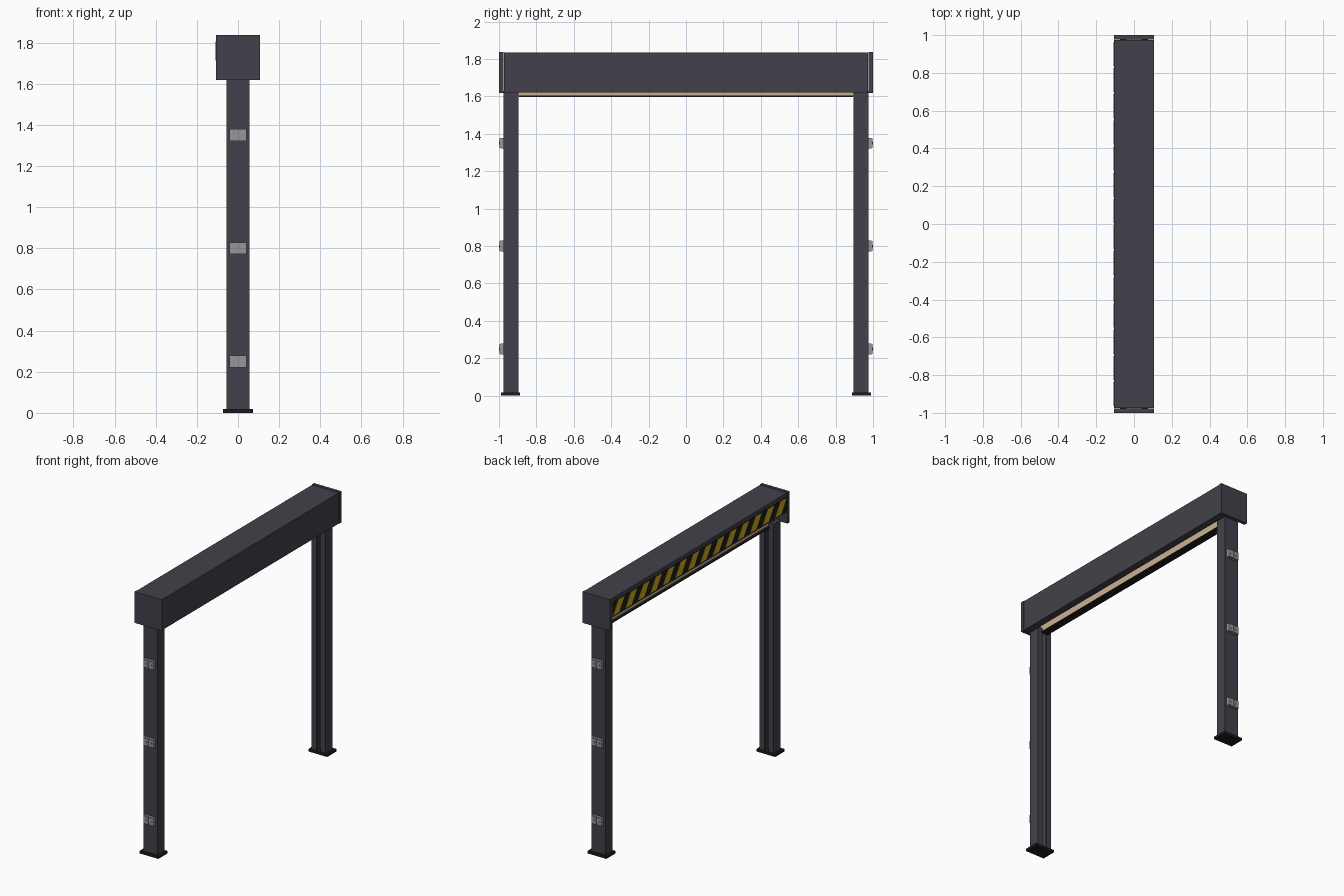
import bpy, bmesh, math

if "Cube" in bpy.data.objects:
    bpy.data.objects.remove(bpy.data.objects["Cube"])


def material(name, rgb):
    m = bpy.data.materials.new(name)
    m.diffuse_color = (*rgb, 1)
    m.use_nodes = True
    m.node_tree.nodes["Principled BSDF"].inputs["Base Color"].default_value = m.diffuse_color
    return m


STEEL = material("dark_steel", (0.055, 0.053, 0.069))
BLACK = material("black", (0.012, 0.012, 0.014))
GREY = material("bracket_grey", (0.30, 0.31, 0.32))
TAN = material("curtain_tan", (0.58, 0.45, 0.29))
YELLOW = material("warning_yellow", (0.65, 0.42, 0.01))


def finish(name, bm, mat):
    bmesh.ops.recalc_face_normals(bm, faces=bm.faces)
    me = bpy.data.meshes.new(name)
    bm.to_mesh(me)
    bm.free()
    me.materials.append(mat)
    ob = bpy.data.objects.new(name, me)
    bpy.context.collection.objects.link(ob)
    return ob


def add_prism(bm, points, direction):
    """Extrude a closed loop of 3D points along a direction."""
    face = bm.faces.new([bm.verts.new(p) for p in points])
    ext = bmesh.ops.extrude_face_region(bm, geom=[face])
    moved = [g for g in ext["geom"] if isinstance(g, bmesh.types.BMVert)]
    bmesh.ops.translate(bm, verts=moved, vec=direction)


def add_box(bm, x, y, z):
    add_prism(bm, [(x[0], y[0], z[0]), (x[1], y[0], z[0]),
                   (x[1], y[1], z[0]), (x[0], y[1], z[0])], (0, 0, z[1] - z[0]))


def box(name, x, y, z, mat):
    bm = bmesh.new()
    add_box(bm, x, y, z)
    return finish(name, bm, mat)


# Housing: folded sheet, open below and along the lower back edge
profile = [(-0.105, 1.70), (-0.105, 1.835), (0.105, 1.835), (0.105, 1.62),
           (0.055, 1.62), (0.055, 1.63), (0.095, 1.63), (0.095, 1.825),
           (-0.095, 1.825), (-0.095, 1.70)]
bm = bmesh.new()
add_prism(bm, [(x, -0.974, z) for x, z in profile], (0, 1.948, 0))
finish("housing_cover", bm, STEEL)

# Warning panel with slanted stripes on the back of the housing
box("warning_panel", (-0.107, -0.104), (-0.97, 0.97), (1.708, 1.808), BLACK)
bm = bmesh.new()
pitch, half, lean = 1.94 / 14, 0.034, 0.03
for i in range(14):
    c = 0.97 - pitch * (i + 0.5)
    add_prism(bm, [(-0.1085, c + half + lean, 1.712), (-0.1085, c - half + lean, 1.712),
                   (-0.1085, c - half - lean, 1.804), (-0.1085, c + half - lean, 1.804)],
              (0.003, 0, 0))
finish("warning_stripes", bm, YELLOW)

# Rolled curtain, hanging edge and bottom bar
bm = bmesh.new()
bmesh.ops.create_cone(bm, cap_ends=True, segments=32, radius1=0.065, radius2=0.065, depth=1.9)
for v in bm.verts:
    v.co = (v.co.x, v.co.z, v.co.y + 1.75)
finish("curtain_roll", bm, TAN)
box("curtain_edge", (-0.01, 0.01), (-0.92, 0.92), (1.604, 1.72), TAN)
box("bottom_bar", (-0.026, 0.026), (-0.893, 0.893), (1.596, 1.605), BLACK)

# Guide post cross-section with a stepped slot on the inner side
post = [(-0.055, 0.975), (0.055, 0.975), (0.055, 0.895), (0.016, 0.895),
        (0.016, 0.91), (0.03, 0.91), (0.03, 0.95), (-0.03, 0.95),
        (-0.03, 0.91), (-0.016, 0.91), (-0.016, 0.895), (-0.055, 0.895)]

for side, s in (("front", -1), ("rear", 1)):
    box(side + "_end_cap", (-0.107, 0.107), sorted((s * 0.976, s * 1.0)),
        (1.618, 1.837), STEEL)
    bm = bmesh.new()
    add_prism(bm, [(x, s * y, 0.015) for x, y in post], (0, 0, 1.615))
    finish(side + "_guide_post", bm, STEEL)
    box(side + "_base_plate", (-0.073, 0.073), sorted((s * 0.888, s * 0.99)),
        (0, 0.018), BLACK)
    # Wall brackets: a plate, a raised middle and two bolts
    bm = bmesh.new()
    bolts = bmesh.new()
    for z in (0.25, 0.80, 1.35):
        add_box(bm, (-0.042, 0.042), sorted((s * 0.97, s * 0.992)), (z - 0.029, z + 0.029))
        add_box(bm, (-0.04, -0.002), sorted((s * 0.99, s * 0.996)), (z - 0.026, z + 0.026))
        add_box(bm, (0.002, 0.04), sorted((s * 0.99, s * 0.996)), (z - 0.026, z + 0.026))
        for x in (-0.021, 0.021):
            ring = [(x + 0.007 * math.cos(a * math.pi / 4), s * 0.994,
                     z + 0.007 * math.sin(a * math.pi / 4)) for a in range(8)]
            add_prism(bolts, ring, (0, s * 0.005, 0))
    finish(side + "_wall_brackets", bm, GREY)
    finish(side + "_bracket_bolts", bolts, GREY)

# Smooth only the round roll
roll = bpy.data.objects["curtain_roll"]
bpy.context.view_layer.objects.active = roll
roll.select_set(True)
bpy.ops.object.shade_smooth_by_angle()
